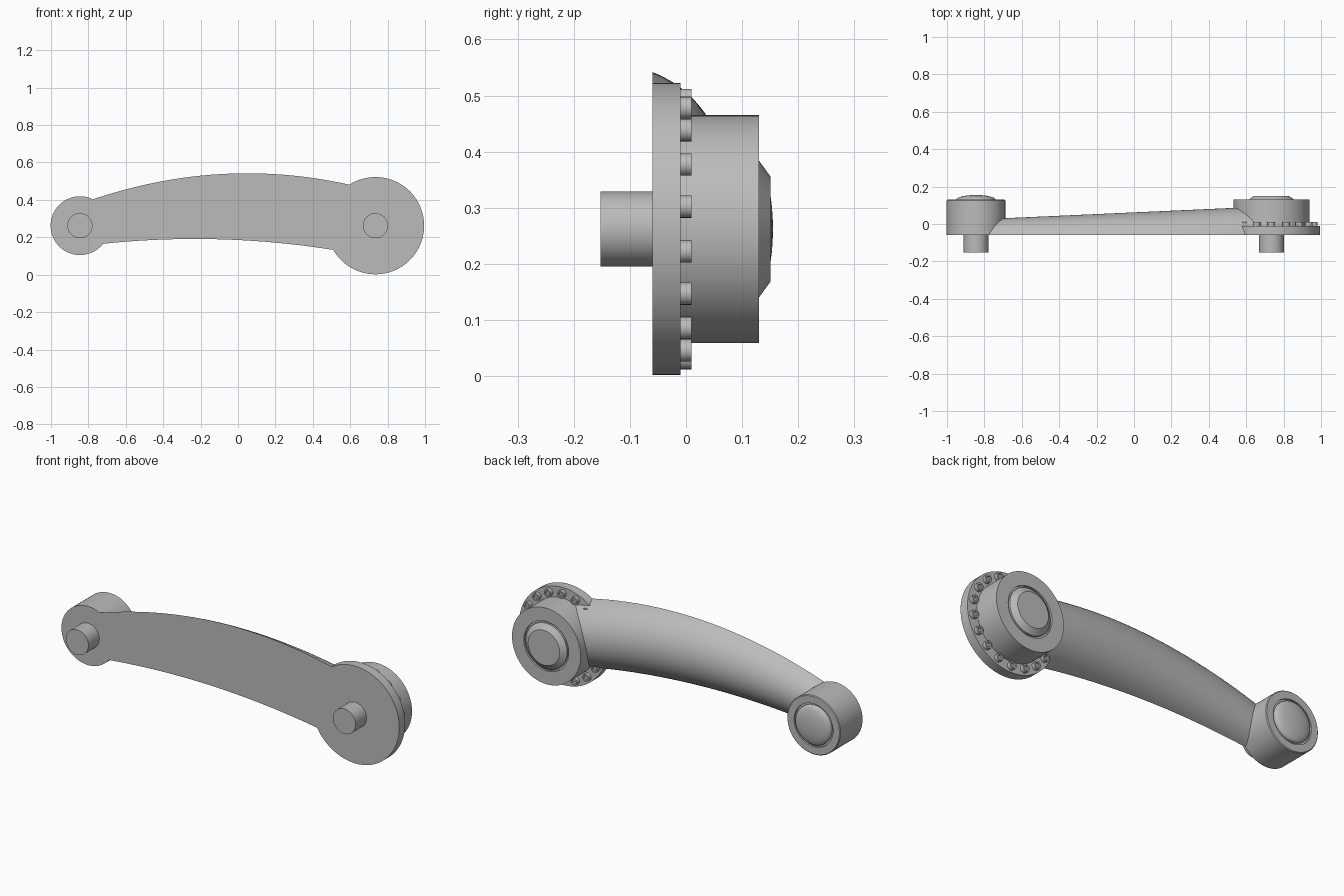
import bpy, bmesh, math
from mathutils import Vector

cube = bpy.data.objects.get("Cube")
if cube:
    bpy.data.objects.remove(cube, do_unlink=True)

grey = bpy.data.materials.new("plain grey")
grey.use_nodes = True
grey.diffuse_color = (0.5, 0.5, 0.5, 1)
grey.node_tree.nodes["Principled BSDF"].inputs["Base Color"].default_value = (0.5, 0.5, 0.5, 1)

FRONT, BACK = -0.06, 0.13
BIG = Vector((0.735, 0, 0.262))
SMALL = Vector((-0.845, 0, 0.262))


def finish(name, bm, angle=30):
    bmesh.ops.recalc_face_normals(bm, faces=bm.faces)
    mesh = bpy.data.meshes.new(name)
    bm.to_mesh(mesh)
    bm.free()
    mesh.materials.append(grey)
    obj = bpy.data.objects.new(name, mesh)
    bpy.context.collection.objects.link(obj)
    bpy.ops.object.select_all(action='DESELECT')
    obj.select_set(True)
    bpy.context.view_layer.objects.active = obj
    bpy.ops.object.shade_smooth_by_angle(angle=math.radians(angle))
    return obj


def lathe(name, centre, profile, steps=64):
    """Turn (radius, y) points about a y axis through the centre."""
    bm = bmesh.new()
    verts = [bm.verts.new(centre + Vector((r, y, 0))) for r, y in profile]
    edges = [bm.edges.new(pair) for pair in zip(verts, verts[1:])]
    bmesh.ops.spin(bm, geom=verts + edges, cent=centre, axis=(0, 1, 0),
                   angle=math.tau, steps=steps)
    bmesh.ops.remove_doubles(bm, verts=bm.verts, dist=1e-5)
    return finish(name, bm)


# Big hub: flange, drum, and a bevelled cap inside a narrow groove
lathe("big_flange", BIG, [(0, FRONT), (0.26, FRONT), (0.26, -0.01), (0, -0.01)], 96)
lathe("big_drum", BIG, [(0, -0.02), (0.203, -0.02), (0.203, BACK), (0.132, BACK),
                        (0.132, 0.12), (0.122, 0.12), (0.122, BACK),
                        (0.093, 0.151), (0, 0.151)], 96)

# Small hub with a shallow dome inside a groove
dome = [(0.105 * math.cos(t), BACK + 0.025 * math.sin(t))
        for t in (i * math.pi / 16 for i in range(8))]
lathe("small_hub", SMALL, [(0, FRONT), (0.157, FRONT), (0.157, BACK - 0.004),
                           (0.153, BACK), (0.115, BACK), (0.115, 0.12), (0.105, 0.12)]
      + dome + [(0, BACK + 0.025)], 96)

# Pins on the front
for name, centre in (("big_pin", BIG), ("small_pin", SMALL)):
    lathe(name, centre, [(0, -0.152), (0.067, -0.152), (0.067, FRONT + 0.01), (0, FRONT + 0.01)], 48)

# Ring of socket bolts behind the flange
for i in range(18):
    a = math.radians(10 + 20 * i)
    spot = BIG + Vector((math.cos(a), 0, math.sin(a))) * 0.23
    lathe(f"flange_bolt_{i + 1}", spot, [(0, -0.015), (0.02, -0.015), (0.02, 0.01),
                                         (0.012, 0.01), (0.012, 0), (0, 0)], 20)

# Arched arm: flat front, circular-segment back, thickening to the big hub
bm = bmesh.new()
rows = []
STATIONS, ARC = 48, 24
for i in range(STATIONS + 1):
    x = SMALL.x + (BIG.x - SMALL.x) * i / STATIONS
    top = 0.542 - 0.204 * (x - 0.05) ** 2
    low = 0.191 - 0.107 * (x + 0.23) ** 2
    half, mid = (top - low) / 2, (top + low) / 2
    rise = 0.091 + 0.045 * (x + 0.69)
    radius = (half ** 2 + rise ** 2) / (2 * rise)
    sweep = math.acos((radius - rise) / radius)
    row = []
    for j in range(ARC + 1):
        t = sweep * (1 - 2 * j / ARC)
        row.append(bm.verts.new((x, FRONT + rise - radius + radius * math.cos(t),
                                 mid + radius * math.sin(t))))
    rows.append(row)
for a, b in zip(rows, rows[1:]):
    for j in range(ARC):
        bm.faces.new((a[j], a[j + 1], b[j + 1], b[j]))
    bm.faces.new((a[0], b[0], b[-1], a[-1]))
bm.faces.new(rows[0])
bm.faces.new(rows[-1])
finish("arm", bm)
